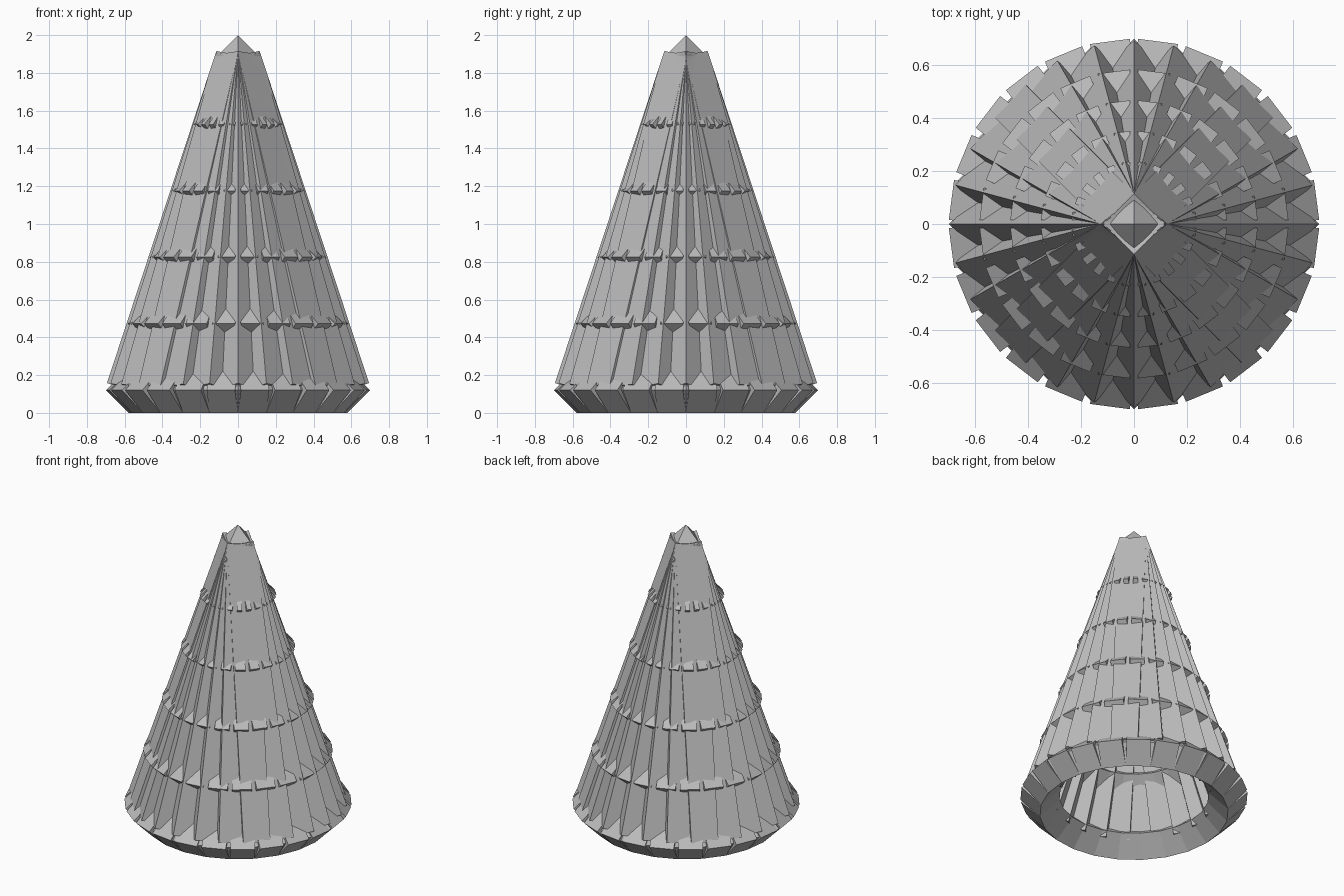
import bpy
import bmesh
from math import cos, sin, tau
from mathutils import Matrix, Vector

SIDES = 24       # poles around the cone
TIERS = 5        # ring levels below the apex
BASE = 0.58      # radius of the base ring's centre line
TUBE = 0.12      # radius of every four-sided bar
LOW, HIGH = 0.12, 1.88

cube = bpy.data.objects.get("Cube")
if cube:
    bpy.data.objects.remove(cube)

grey = bpy.data.materials.new("plain grey")
grey.use_nodes = True
grey.diffuse_color = (0.5, 0.5, 0.5, 1)
grey.node_tree.nodes["Principled BSDF"].inputs["Base Color"].default_value = (0.5, 0.5, 0.5, 1)


def node(tier, i):
    """Joint position on a tier; the last tier is the apex."""
    t = tier / TIERS
    r, a = BASE * (1 - t), tau * i / SIDES
    return Vector((r * cos(a), r * sin(a), LOW + (HIGH - LOW) * t))


def add_bar(bm, start, end):
    """Capped square bar; steep bars keep their corners on the x and y axes."""
    d = (end - start).normalized()
    guide = Vector((1, 0, 0)) if abs(d.z) > 0.9 else Vector((0, 0, 1))
    u = d.cross(guide).normalized()
    v = d.cross(u)
    frame = Matrix((u, v, d)).transposed().to_4x4()
    bmesh.ops.create_cone(bm, cap_ends=True, segments=4, radius1=TUBE, radius2=TUBE,
                          depth=(end - start).length,
                          matrix=Matrix.Translation((start + end) / 2) @ frame)


def add_joint(bm, centre):
    """Eight-faced joint."""
    bmesh.ops.create_uvsphere(bm, u_segments=4, v_segments=2, radius=TUBE,
                              matrix=Matrix.Translation(centre))


def finish(bm, name):
    bmesh.ops.recalc_face_normals(bm, faces=bm.faces)
    mesh = bpy.data.meshes.new(name)
    bm.to_mesh(mesh)
    bm.free()
    mesh.materials.append(grey)
    bpy.context.collection.objects.link(bpy.data.objects.new(name, mesh))


# Leaning poles from the base ring to the apex
bm = bmesh.new()
for i in range(SIDES):
    add_bar(bm, node(0, i), node(TIERS, i))
finish(bm, "leaning_poles")

# Horizontal rings of straight bars, with a joint at each corner
for tier in range(TIERS):
    bm = bmesh.new()
    for i in range(SIDES):
        add_bar(bm, node(tier, i), node(tier, i + 1))
        add_joint(bm, node(tier, i))
    finish(bm, f"ring_{tier + 1}")

# Pointed cap
bm = bmesh.new()
add_joint(bm, node(TIERS, 0))
finish(bm, "apex_joint")
